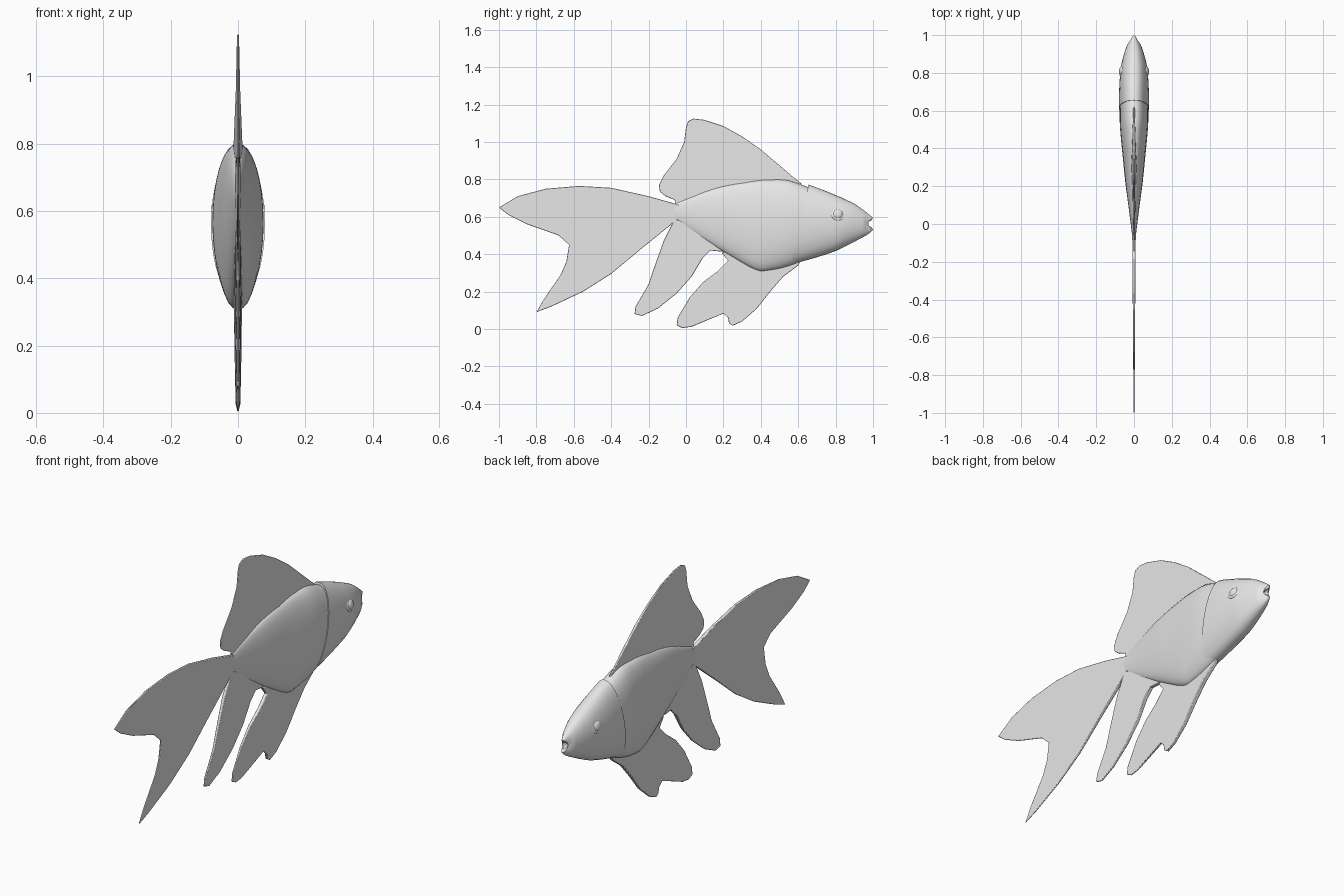
import bpy, bmesh, math
from mathutils import Vector

if "Cube" in bpy.data.objects:
    bpy.data.objects.remove(bpy.data.objects["Cube"], do_unlink=True)

GREY = (0.8, 0.8, 0.8, 1.0)
grey = bpy.data.materials.new("plain_grey")
grey.use_nodes = True
grey.diffuse_color = GREY
grey.node_tree.nodes["Principled BSDF"].inputs["Base Color"].default_value = GREY


def finish(name, bm, angle=40):
    """Turn a bmesh into a smooth shaded object with the shared material."""
    bmesh.ops.recalc_face_normals(bm, faces=bm.faces[:])
    mesh = bpy.data.meshes.new(name)
    bm.to_mesh(mesh)
    bm.free()
    mesh.materials.append(grey)
    obj = bpy.data.objects.new(name, mesh)
    bpy.context.collection.objects.link(obj)
    bpy.ops.object.select_all(action='DESELECT')
    obj.select_set(True)
    bpy.context.view_layer.objects.active = obj
    bpy.ops.object.shade_smooth_by_angle(angle=math.radians(angle))
    return obj


def spline(stations, steps):
    """Catmull-Rom interpolation through a row of stations."""
    rows = [Vector(s) for s in stations]
    result = []
    for i in range(len(rows) - 1):
        a, b, c = rows[max(i - 1, 0)], rows[i], rows[i + 1]
        d = rows[min(i + 2, len(rows) - 1)]
        for k in range(steps):
            t = k / steps
            result.append(b + (c - a) * (t / 2)
                          + (a * 2 - b * 5 + c * 4 - d) * (t * t / 2)
                          + (b * 3 - a - c * 3 + d) * (t ** 3 / 2))
    return result + [rows[-1]]


def loft(name, rows, bend, sides=32):
    """Skin oval sections given as (y, top, bottom, half width)."""
    bm = bmesh.new()
    rings = []
    for y, top, bottom, width in rows:
        ring = []
        for k in range(sides):
            a = math.tau * k / sides
            ca, sa = math.cos(a), math.sin(a)
            x = width * math.copysign(abs(ca) ** 0.9, ca)
            z = (top + bottom) / 2 + (top - bottom) / 2 * sa
            ring.append(bm.verts.new((x, y + bend(y, z, ca), z)))
        rings.append(ring)
    for r, s in zip(rings, rings[1:]):
        for k in range(sides):
            n = (k + 1) % sides
            bm.faces.new((r[k], r[n], s[n], s[k]))
    bm.faces.new(rings[0])
    bm.faces.new(rings[-1])
    return finish(name, bm)


def fin(name, outline, root, base, fade):
    """Flat plate that thins out with distance from its root."""
    bm = bmesh.new()
    root = Vector(root)
    sheets = []
    for side in (1, -1):
        sheet = []
        for p in outline:
            half = max(0.003, base - fade * (Vector(p) - root).length)
            sheet.append(bm.verts.new((side * half, p[0], p[1])))
        sheets.append(sheet)
        bm.faces.new(sheet)
    left, right = sheets
    for k in range(len(outline)):
        n = (k + 1) % len(outline)
        bm.faces.new((left[k], left[n], right[n], right[k]))
    obj = finish(name, bm, 50)
    bevel = obj.modifiers.new("soft_rim", 'BEVEL')
    bevel.width = 0.003
    bevel.segments = 2
    bevel.limit_method = 'ANGLE'
    bevel.angle_limit = math.radians(60)


# Body, from the tail root to just under the gill covers
body = [(-0.12, 0.65, 0.61, 0.004), (-0.06, 0.67, 0.58, 0.010),
        (0.1, 0.735, 0.475, 0.030), (0.22, 0.77, 0.4, 0.046),
        (0.37, 0.795, 0.315, 0.061), (0.45, 0.8, 0.312, 0.069),
        (0.55, 0.795, 0.335, 0.076), (0.66, 0.755, 0.38, 0.074)]
loft("body", spline(body, 4), lambda y, z, c: 0)


# Head with a slanted gill edge at the back and a notched mouth
def head_bend(y, z, c):
    slant = 0.22 * (z - 0.56) * max(0, (0.95 - y) / 0.35)
    return slant - 0.025 * c * c * max(0, (y - 0.95) / 0.05)


head = [(0.61, 0.772, 0.347, 0.08), (0.7, 0.745, 0.375, 0.079),
        (0.8, 0.71, 0.412, 0.073), (0.85, 0.69, 0.437, 0.066),
        (0.9, 0.668, 0.465, 0.053), (0.95, 0.635, 0.493, 0.036),
        (0.98, 0.611, 0.512, 0.025), (1.0, 0.595, 0.532, 0.016)]
mouth = [(0.99, 0.58, 0.545, 0.011), (0.95, 0.575, 0.55, 0.008)]
rim = [(0.613, 0.755, 0.365, 0.073)]
loft("head", rim + spline(head, 4) + mouth, head_bend)

# Eyes: a thin socket ring around a shallow dome on each cheek
for side, label in ((1, "left"), (-1, "right")):
    for part, size in (("eye_socket", (0.007, 0.036, 0.036)),
                       ("eye", (0.014, 0.026, 0.026))):
        bm = bmesh.new()
        bmesh.ops.create_uvsphere(bm, u_segments=24, v_segments=12, radius=1)
        eye = finish(label + "_" + part, bm)
        eye.scale = size
        eye.location = (side * 0.064, 0.812, 0.615)
        eye.rotation_euler = (0, side * -0.25, side * 0.15)

# Fins, outlined as (y, z)
fin("dorsal_fin", [
    (0.62, 0.775), (0.57, 0.815), (0.5, 0.875), (0.4, 0.96), (0.3, 1.03),
    (0.2, 1.085), (0.1, 1.118), (0.04, 1.125), (0.01, 1.11), (0, 1.08),
    (-0.01, 1.0), (-0.05, 0.91), (-0.12, 0.82), (-0.145, 0.77),
    (-0.14, 0.735), (-0.11, 0.71), (-0.06, 0.69), (-0.06, 0.65),
    (0.1, 0.7), (0.3, 0.75), (0.5, 0.76)], (0.3, 0.75), 0.014, 0.032)

fin("tail_fin", [
    (-0.04, 0.665), (-0.2, 0.71), (-0.4, 0.755), (-0.57, 0.765),
    (-0.75, 0.75), (-0.9, 0.71), (-1.0, 0.65), (-0.95, 0.61),
    (-0.85, 0.56), (-0.68, 0.5), (-0.625, 0.45), (-0.64, 0.36),
    (-0.67, 0.29), (-0.76, 0.16), (-0.8, 0.09), (-0.72, 0.12),
    (-0.55, 0.2), (-0.4, 0.295), (-0.25, 0.42), (-0.04, 0.59)],
    (-0.05, 0.63), 0.010, 0.010)

fin("anal_fin", [
    (-0.06, 0.59), (-0.12, 0.47), (-0.17, 0.33), (-0.2, 0.24),
    (-0.27, 0.12), (-0.275, 0.08), (-0.235, 0.07), (-0.15, 0.11),
    (-0.05, 0.19), (0.03, 0.28), (0.09, 0.38), (0.13, 0.42),
    (0.18, 0.415), (0.24, 0.42), (0.1, 0.52)], (0.1, 0.5), 0.012, 0.015)

fin("pelvic_fin", [
    (0.19, 0.41), (0.225, 0.365), (0.17, 0.31), (0.09, 0.25), (0.02, 0.17),
    (-0.045, 0.06), (-0.05, 0.02), (-0.02, 0.005), (0.03, 0.012),
    (0.2, 0.083), (0.225, 0.06), (0.23, 0.03), (0.25, 0.018), (0.3, 0.04),
    (0.38, 0.11), (0.45, 0.2), (0.52, 0.28), (0.6, 0.34), (0.62, 0.38),
    (0.45, 0.38), (0.3, 0.42)], (0.4, 0.36), 0.014, 0.02)
